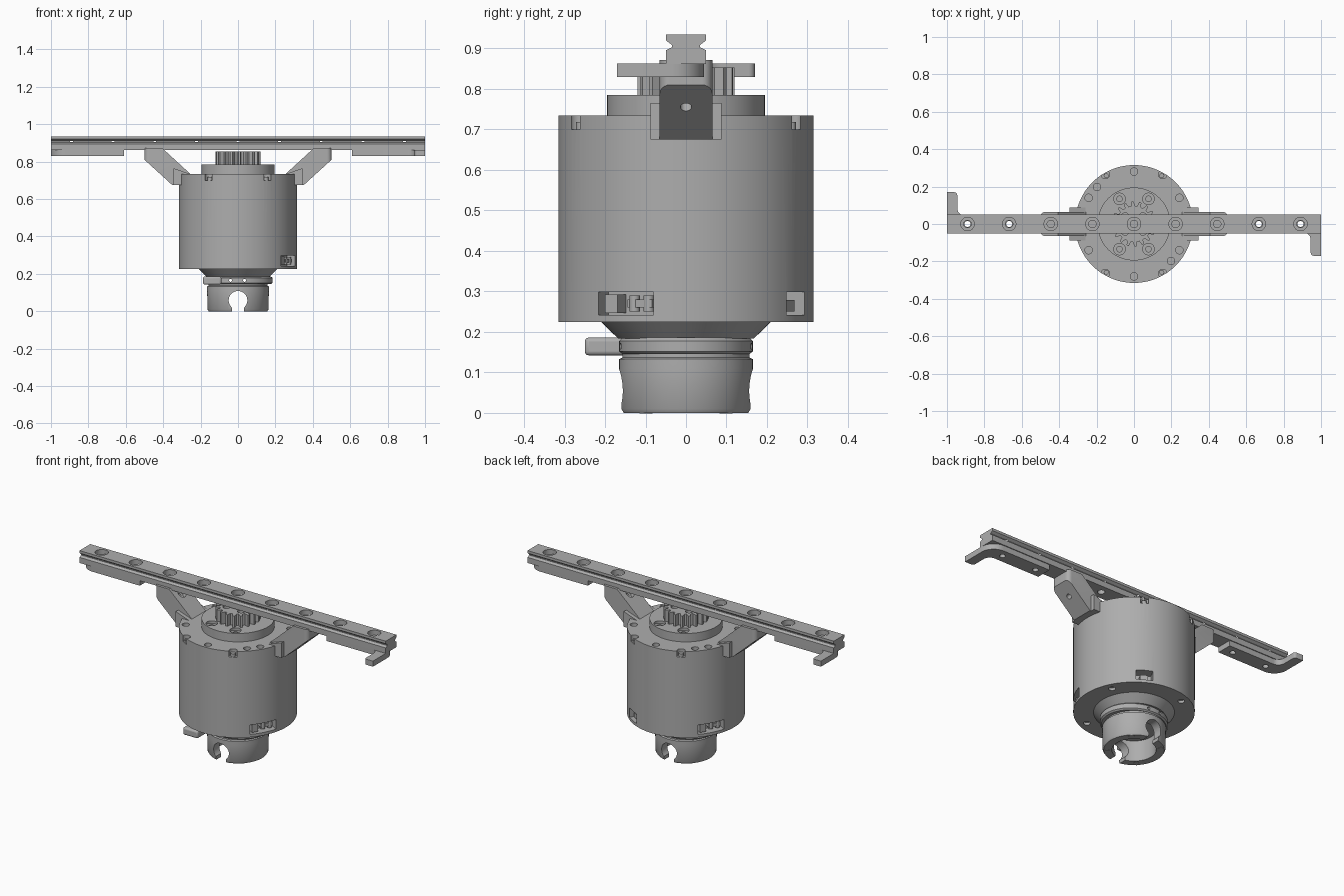
import bpy, bmesh, math
from mathutils import Matrix, Vector

if "Cube" in bpy.data.objects:
    bpy.data.objects.remove(bpy.data.objects["Cube"], do_unlink=True)

grey = bpy.data.materials.new("plain grey")
grey.use_nodes = True
COLOUR = (0.42, 0.42, 0.42, 1)
grey.diffuse_color = COLOUR
for node in grey.node_tree.nodes:
    if node.type == 'BSDF_PRINCIPLED':
        node.inputs["Base Color"].default_value = COLOUR


def polar(r, deg, z=0.0):
    a = math.radians(deg)
    return Vector((r * math.cos(a), r * math.sin(a), z))


def turn(deg):
    return Matrix.Rotation(math.radians(deg), 4, 'Z')


def make(name, bm, matrix=None):
    if matrix:
        bmesh.ops.transform(bm, matrix=matrix, verts=bm.verts)
    bmesh.ops.recalc_face_normals(bm, faces=bm.faces)
    mesh = bpy.data.meshes.new(name)
    bm.to_mesh(mesh)
    bm.free()
    mesh.materials.append(grey)
    obj = bpy.data.objects.new(name, mesh)
    bpy.context.collection.objects.link(obj)
    return obj


def lathe(name, profile, matrix=None, steps=96):
    bm = bmesh.new()
    vs = [bm.verts.new((r, 0, z)) for r, z in profile]
    edges = [bm.edges.new((a, b)) for a, b in zip(vs, vs[1:] + vs[:1])]
    bmesh.ops.spin(bm, geom=vs + edges, cent=(0, 0, 0), axis=(0, 0, 1),
                   angle=math.tau, steps=steps)
    bmesh.ops.remove_doubles(bm, verts=bm.verts, dist=1e-5)
    lone = [e for e in bm.edges if not e.link_faces]
    bmesh.ops.delete(bm, geom=lone, context='EDGES')
    return make(name, bm, matrix)


def prism(name, points, low, high, axis='Z', matrix=None, round_x=None):
    """Extrude an outline; axis names the extrusion direction."""
    place = {'Z': lambda a, b, c: (a, b, c), 'Y': lambda a, b, c: (a, c, b),
             'X': lambda a, b, c: (c, a, b)}[axis]
    bm = bmesh.new()
    face = bm.faces.new([bm.verts.new(place(a, b, low)) for a, b in points])
    out = bmesh.ops.extrude_face_region(bm, geom=[face])["geom"]
    shift = Vector(place(0, 0, high - low))
    bmesh.ops.translate(bm, vec=shift, verts=[g for g in out if isinstance(g, bmesh.types.BMVert)])
    bmesh.ops.recalc_face_normals(bm, faces=bm.faces)
    if round_x:
        edges = [e for e in bm.edges if abs(e.verts[0].co.y - e.verts[1].co.y) < 1e-5
                 and all(abs(v.co.x - round_x) < 1e-5 for v in e.verts)]
        bmesh.ops.bevel(bm, geom=edges, offset=0.025, segments=6, affect='EDGES', profile=0.5)
    return make(name, bm, matrix)


def box(name, centre, size, matrix=None):
    bm = bmesh.new()
    bmesh.ops.create_cube(bm, size=1, matrix=Matrix.Translation(centre) @ Matrix.Diagonal((*size, 1)))
    return make(name, bm, matrix)


def peg(name, centre, r, height, matrix=None, steps=24):
    """Upright cylinder about a centre point."""
    m = Matrix.Translation(centre) @ (matrix or Matrix())
    h = height / 2
    return lathe(name, [(0, -h), (r, -h), (r, h), (0, h)], m, steps)


def arc(cx, cy, r, a0, a1, n=8):
    return [(cx + p.x, cy + p.y) for p in (polar(r, a0 + (a1 - a0) * i / n) for i in range(n + 1))]


def cut(obj, cutters):
    for c in cutters:
        c.hide_render = True
        mod = obj.modifiers.new("cut", 'BOOLEAN')
        mod.operation, mod.solver, mod.object = 'DIFFERENCE', 'EXACT', c
    bpy.context.view_layer.update()
    done = obj.evaluated_get(bpy.context.evaluated_depsgraph_get())
    mesh = bpy.data.meshes.new_from_object(done)
    obj.modifiers.clear()
    obj.data = mesh
    for c in cutters:
        bpy.data.objects.remove(c, do_unlink=True)


# Motor housing with screw holes, rim notches and connector ports
body = lathe("motor_housing", [(0, 0.225), (0.315, 0.225), (0.315, 0.735), (0, 0.735)])
holes = []
for half in (0, 180):
    for a in (30, 90, 135, 150):
        holes.append(peg("hole", polar(0.28, a + half, 0.735), 0.02, 0.05))
    for a in (60, 120):
        holes.append(peg("notch", polar(0.306, a + half, 0.735), 0.023, 0.07))
        peg("notch_screw", polar(0.298, a + half, 0.708), 0.013, 0.02)
for k in range(4):
    holes.append(peg("hole", polar(0.27, 25 + 90 * k, 0.225), 0.018, 0.03))
PORTS = ((-29, 0.156), (151, 0.156), (60, 0.088))
for a, w in PORTS:
    holes.append(box("port", (0.30, 0, 0.27), (0.09, w, 0.056), turn(a)))
cut(body, holes)

# Connectors inside the ports
for a, w in PORTS:
    if w > 0.1:
        box("plug_block", (0.275, -0.045, 0.27), (0.05, 0.035, 0.046), turn(a))
        box("plug_bar", (0.27, 0.03, 0.27), (0.04, 0.07, 0.02), turn(a))
        for y in (0.01, 0.05):
            peg("plug_pin", turn(a) @ Vector((0.28, y, 0.27)), 0.013, 0.04)
    else:
        box("small_plug", (0.275, 0, 0.265), (0.045, 0.04, 0.028), turn(a))

# Collar and output gear
collar = lathe("top_collar", [(0, 0.73), (0.195, 0.73), (0.195, 0.785), (0, 0.785)])
holes = []
for a in (60, 120, 240, 300):
    holes += [peg("bore", polar(0.155, a, 0.785), 0.031, 0.03),
              peg("hole", polar(0.155, a, 0.785), 0.015, 0.08)]
cut(collar, holes)
TEETH = 18
outline = []
for i in range(TEETH):
    for r, f in ((0.096, 0.0), (0.096, 0.36), (0.12, 0.54), (0.12, 0.82)):
        p = polar(r, (i + f) * 360 / TEETH)
        outline.append((p.x, p.y))
gear = prism("output_gear", outline, 0.78, 0.853)
cut(gear, [peg("hole", polar(0.062, a, 0.853), 0.02, 0.06) for a in (40, 140, 220, 320)]
    + [peg("hole", (0, 0, 0.853), 0.025, 0.1)])

# Tapered neck and clamp ring
lathe("neck", [(0, 0.23), (0.21, 0.23), (0.21, 0.225), (0.168, 0.184), (0, 0.184)])
ring = lathe("clamp_ring", [(0, 0.145), (0.157, 0.145), (0.165, 0.152), (0.165, 0.178), (0.157, 0.186), (0, 0.186)],
             Matrix.Diagonal((1.12, 1, 1, 1)))
cut(ring, [peg("hole", (x, 0, 0.165), 0.008, 0.5, Matrix.Rotation(math.pi / 2, 4, 'X'))
           for x in (-0.04, 0.035)])
lug = box("clamp_lug", (-0.138, -0.165, 0.164), (0.098, 0.17, 0.044))
bevel = lug.modifiers.new("round", 'BEVEL')
bevel.width, bevel.segments = 0.01, 3

# Hollow coupling with keyhole slots front and back
coupling = lathe("coupling", [(0, 0.15), (0.157, 0.15), (0.157, 0.137), (0.165, 0.133), (0.165, 0.11),
                              (0.163, 0.01), (0.157, 0), (0.115, 0), (0.115, 0.12), (0, 0.12)])
cut(coupling, [peg("keyhole", (0, 0, 0.058), 0.05, 0.5, Matrix.Rotation(math.pi / 2, 4, 'X'), 32),
               box("slot", (0, 0, 0.01), (0.065, 0.5, 0.06))])
for k in range(4):
    peg("foot_pad", polar(0.14, 45 + 90 * k, 0.006), 0.016, 0.016)

# Slide rail with counterbored holes
half_profile = [(0.05, 0.862), (0.05, 0.895), (0.035, 0.903), (0.035, 0.909), (0.05, 0.92), (0.05, 0.935)]
rail = prism("slide_rail", half_profile + [(-y, z) for y, z in reversed(half_profile)], -1, 1, 'X')
stations = [i * 0.2225 for i in range(-4, 5)]
cut(rail, [peg("bore", (x, 0, 0.935), 0.036, 0.06) for x in stations]
    + [peg("hole", (x, 0, 0.9), 0.02, 0.2) for x in stations])

# Support arms and hooked end brackets, repeated half a turn apart
ARM = [(0.27, 0.675), (0.352, 0.675), (0.5, 0.81), (0.5, 0.872), (0.405, 0.872), (0.25, 0.73)]
GUSSET = [(0.27, 0.675), (0.345, 0.675), (0.345, 0.765), (0.26, 0.735)]
HOOK = ([(-0.61, -0.045), (-0.61, 0.045)] + arc(-0.905, 0.085, 0.04, 270, 180)
        + arc(-0.96, 0.155, 0.015, 0, 90, 4) + [(-1, 0.17)] + arc(-0.92, 0.035, 0.08, 180, 270))
for side, a in (("left", 0), ("right", 180)):
    arm = prism(side + "_arm", ARM, -0.065, 0.065, 'Y', turn(a), 0.5)
    tilt = turn(a) @ Matrix.Rotation(math.radians(-42), 4, 'Y')
    at = turn(a) @ Vector((0.44, 0, 0.755))
    inner = turn(a) @ Vector((0.365, 0, 0.838))
    cut(arm, [peg("hole", at, 0.014, 0.4, tilt), peg("bore", inner, 0.028, 0.06, tilt)])
    prism(side + "_gusset", GUSSET, -0.088, 0.088, 'Y', turn(a))
    hook = prism(side + "_end_bracket", HOOK, 0.83, 0.863, 'Z', turn(a + 180))
    cut(hook, [peg("hole", turn(a) @ Vector((x, 0, 0.85)), 0.016, 0.1) for x in (0.89, 0.6675)])

# Smooth curved walls, keep crisp edges
for obj in bpy.context.scene.objects:
    if obj.type == 'MESH':
        obj.data.shade_smooth()
        obj.data.set_sharp_from_angle(angle=math.radians(30))
